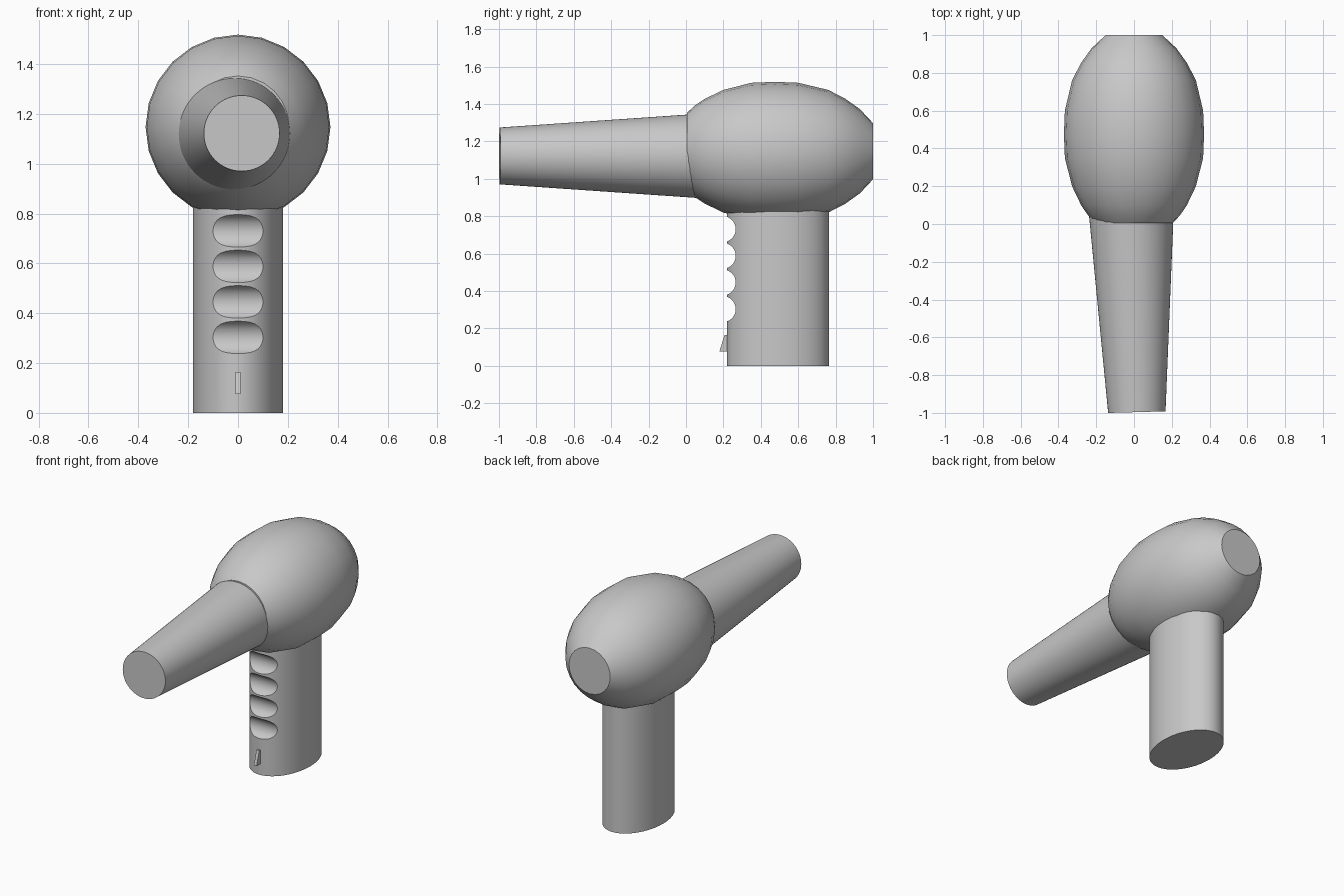
import bpy, bmesh, math
from mathutils import Vector, Matrix

cube = bpy.data.objects.get("Cube")
if cube:
    bpy.data.objects.remove(cube, do_unlink=True)

grey = bpy.data.materials.new("grey_plastic")
grey.use_nodes = True
grey.diffuse_color = (0.58, 0.58, 0.58, 1)
grey.node_tree.nodes["Principled BSDF"].inputs["Base Color"].default_value = (0.58, 0.58, 0.58, 1)


def add_object(name, bm):
    bmesh.ops.recalc_face_normals(bm, faces=bm.faces)
    mesh = bpy.data.meshes.new(name)
    bm.to_mesh(mesh)
    bm.free()
    mesh.materials.append(grey)
    obj = bpy.data.objects.new(name, mesh)
    bpy.context.collection.objects.link(obj)
    return obj


def smooth(obj, angle):
    bpy.ops.object.select_all(action='DESELECT')
    obj.select_set(True)
    bpy.context.view_layer.objects.active = obj
    bpy.ops.object.shade_smooth_by_angle(angle=math.radians(angle))


def loft(name, profile, start, axis, segments):
    """Capped solid of revolution; profile is (distance along axis, radius)."""
    bm = bmesh.new()
    turn = Vector(axis).to_track_quat('Z', 'Y')
    rings = []
    for d, r in profile:
        rings.append([bm.verts.new(Vector(start) + turn @ Vector(
            (r * math.cos(2 * math.pi * i / segments),
             r * math.sin(2 * math.pi * i / segments), d)))
            for i in range(segments)])
    for a, b in zip(rings, rings[1:]):
        for i in range(segments):
            j = (i + 1) % segments
            bm.faces.new((a[i], a[j], b[j], b[i]))
    bm.faces.new(rings[0])
    bm.faces.new(rings[-1])
    return add_object(name, bm)


# Egg-shaped motor housing with a flat rear disc
housing_profile = [(0.005, 0.205), (0.045, 0.243), (0.10, 0.28), (0.20, 0.328),
                   (0.35, 0.366), (0.475, 0.371), (0.60, 0.366), (0.76, 0.328),
                   (0.85, 0.282), (0.93, 0.225), (1.0, 0.15)]
housing = loft("motor_housing", housing_profile, (0, 0, 1.147), (0, 1, 0), 24)
smooth(housing, 35)

# Tapered nozzle, turned slightly sideways
tip, base = Vector((0.015, -0.996, 1.122)), Vector((-0.015, 0.08, 1.122))
nozzle = loft("nozzle", [(0, 0.152), ((base - tip).length, 0.226)], tip, base - tip, 64)
smooth(nozzle, 30)

# Oval handle
bm = bmesh.new()
bmesh.ops.create_cone(bm, cap_ends=True, segments=96, radius1=1, radius2=1, depth=0.92,
                      matrix=Matrix.Translation((0, 0.4925, 0.46)) @ Matrix.Diagonal((0.181, 0.2725, 1, 1)))
handle = add_object("handle", bm)

# Finger grooves cut across the front of the handle
bm = bmesh.new()
for k in range(4):
    bmesh.ops.create_cone(bm, cap_ends=True, segments=48, radius1=0.0695, radius2=0.0695, depth=0.5,
                          matrix=Matrix.Translation((0, 0.196, 0.303 + 0.1425 * k))
                          @ Matrix.Rotation(math.pi / 2, 4, 'Y'))
cutter = add_object("finger_groove_cutter", bm)
cutter.hide_render = True
cut = handle.modifiers.new("finger_grooves", 'BOOLEAN')
cut.operation = 'DIFFERENCE'
cut.solver = 'EXACT'
cut.object = cutter
bpy.ops.object.select_all(action='DESELECT')
handle.select_set(True)
bpy.context.view_layer.objects.active = handle
bpy.ops.object.modifier_apply(modifier=cut.name)
bpy.data.objects.remove(cutter, do_unlink=True)
smooth(handle, 25)

# Small wedge switch near the foot of the handle
bm = bmesh.new()
side = [(0.178, 0.075), (0.235, 0.075), (0.235, 0.165), (0.206, 0.165)]
face = bm.faces.new([bm.verts.new((-0.01, y, z)) for y, z in side])
out = bmesh.ops.extrude_face_region(bm, geom=[face])
bmesh.ops.translate(bm, vec=(0.02, 0, 0), verts=[v for v in out["geom"] if isinstance(v, bmesh.types.BMVert)])
add_object("switch", bm)
